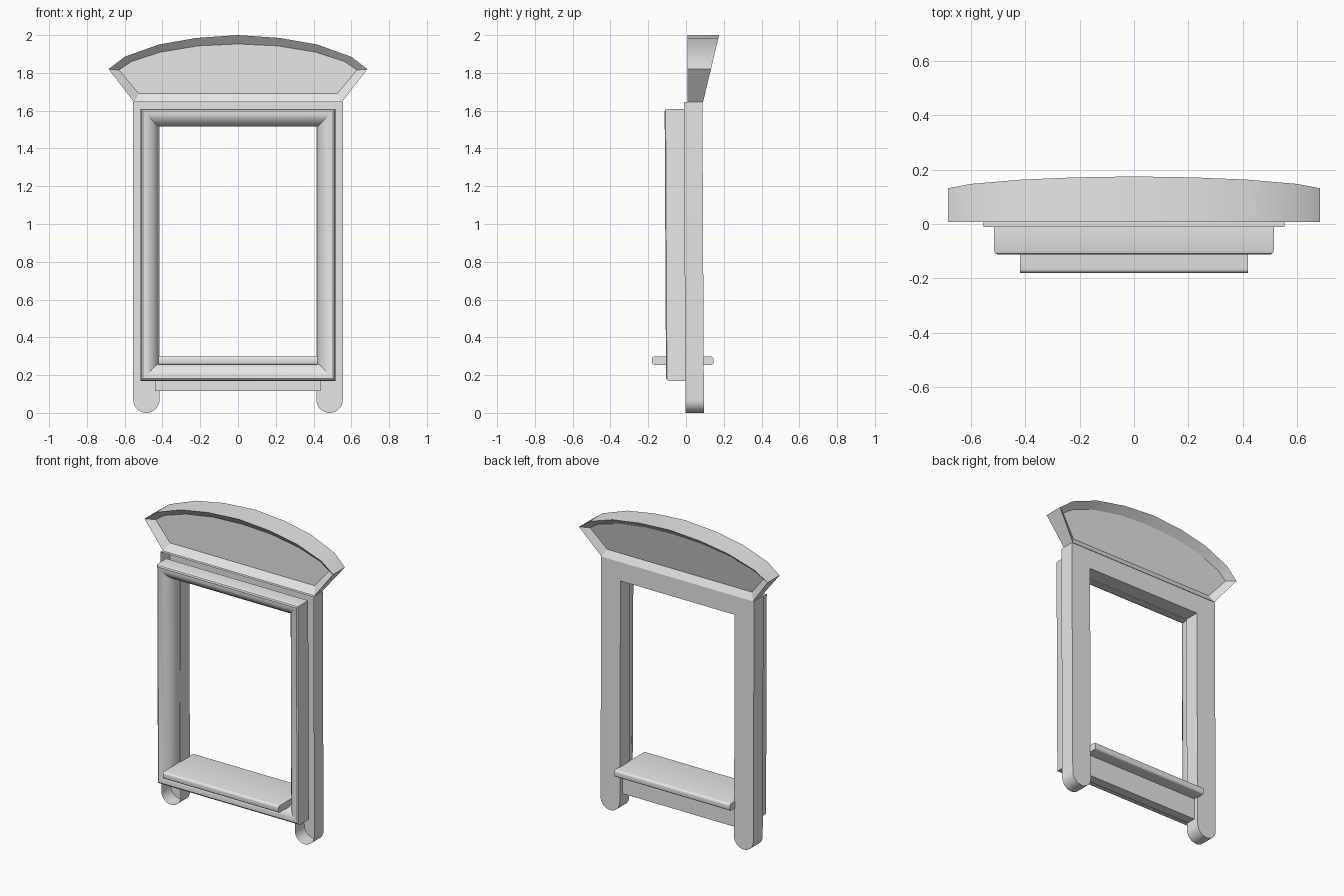
import bpy, bmesh, math

old = bpy.data.objects.get("Cube")
if old:
    bpy.data.objects.remove(old, do_unlink=True)

grey = bpy.data.materials.new("plain grey")
grey.use_nodes = True
colour = (0.8, 0.8, 0.8, 1)
grey.diffuse_color = colour
grey.node_tree.nodes["Principled BSDF"].inputs["Base Color"].default_value = colour
parts = []


def finish(name, bm, lean=True):
    bmesh.ops.recalc_face_normals(bm, faces=bm.faces)
    if lean:  # the whole stand tips very slightly forward
        for v in bm.verts:
            v.co.y -= 0.005 * v.co.z
    mesh = bpy.data.meshes.new(name)
    bm.to_mesh(mesh)
    bm.free()
    mesh.materials.append(grey)
    obj = bpy.data.objects.new(name, mesh)
    bpy.context.collection.objects.link(obj)
    parts.append(obj)
    return obj


def loft(bm, rings, cap_start=False, cap_end=False, closed=False):
    loops = [[bm.verts.new(p) for p in ring] for ring in rings]
    n = len(loops[0])
    pairs = list(zip(loops, loops[1:]))
    if closed:
        pairs.append((loops[-1], loops[0]))
    for a, b in pairs:
        for i in range(n):
            j = (i + 1) % n
            bm.faces.new((a[i], a[j], b[j], b[i]))
    if cap_start:
        bm.faces.new(loops[0])
    if cap_end:
        bm.faces.new(loops[-1])


def mirrored(half):
    """Complete a half outline across x = 0, skipping points on the axis."""
    return half + [(-x, z) for x, z in reversed(half) if x != 0]


# Back frame: two round-footed legs and a top rail, a shell open to the front
inner, outer, top = 0.415, 0.555, 1.645
radius = (outer - inner) / 2
half = [(inner, 1.52)]
for i in range(17):
    a = math.pi + math.pi * i / 16
    half.append((inner + radius + radius * math.cos(a), radius + radius * math.sin(a)))
half.append((outer, top))
outline = mirrored(half)
bm = bmesh.new()
loft(bm, [[(x, y, z) for x, z in outline] for y in (-0.003, 0.095)], cap_end=True)
finish("back_frame", bm)

# Front moulding: rounded profile (inset, y) swept round a rectangle with mitres
profile = [(0, 0), (0, -0.09), (0.004, -0.1), (0.012, -0.105), (0.03, -0.103),
           (0.05, -0.095), (0.07, -0.08), (0.085, -0.06), (0.095, -0.035), (0.095, 0)]
bm = bmesh.new()
rings = []
for d, y in profile:
    x, low, high = 0.515 - d, 0.17 + d, 1.61 - d
    rings.append([(-x, y, low), (x, y, low), (x, y, high), (-x, y, high)])
loft(bm, rings, closed=True)
finish("front_moulding", bm)


def box(name, size, centre, bevel=0):
    bm = bmesh.new()
    bmesh.ops.create_cube(bm, size=1)
    for v in bm.verts:
        v.co = [c + s * k for c, s, k in zip(centre, size, v.co)]
    if bevel:
        long_edges = [e for e in bm.edges
                      if abs(e.verts[0].co.x - e.verts[1].co.x) > 0.1]
        bmesh.ops.bevel(bm, geom=long_edges, offset=bevel, segments=4,
                        profile=0.5, affect='EDGES')
    return finish(name, bm)


# Lower rail between the legs, and the sill shelf with rounded noses
box("lower_rail", (0.88, 0.06, 0.15), (0, 0.035, 0.19))
box("sill", (0.84, 0.325, 0.046), (0, -0.016, 0.276), bevel=0.014)

# Crest: arched board, sloping outward at the back, dished on both faces
rim = mirrored([(0.55, 1.645), (0.685, 1.82), (0.6, 1.885), (0.42, 1.95),
                (0.22, 1.985), (0, 2.0)])
panel = mirrored([(0.525, 1.69), (0.63, 1.815), (0.565, 1.86), (0.41, 1.91),
                  (0.21, 1.943), (0, 1.953)])


def back_y(z):
    return 0.09 + 0.24 * (z - 1.645)


bm = bmesh.new()
loft(bm, [[(x, 0.045, z) for x, z in panel],
          [(x, 0.008, z) for x, z in rim],
          [(x, back_y(z), z) for x, z in rim],
          [(x, back_y(z) - 0.035, z) for x, z in panel]],
     cap_start=True, cap_end=True)
finish("crest", bm, lean=False)

# Smooth the rounded surfaces, keep corners sharp
bpy.ops.object.select_all(action='DESELECT')
for obj in parts:
    obj.select_set(True)
bpy.context.view_layer.objects.active = parts[0]
bpy.ops.object.shade_smooth_by_angle(angle=math.radians(30))
